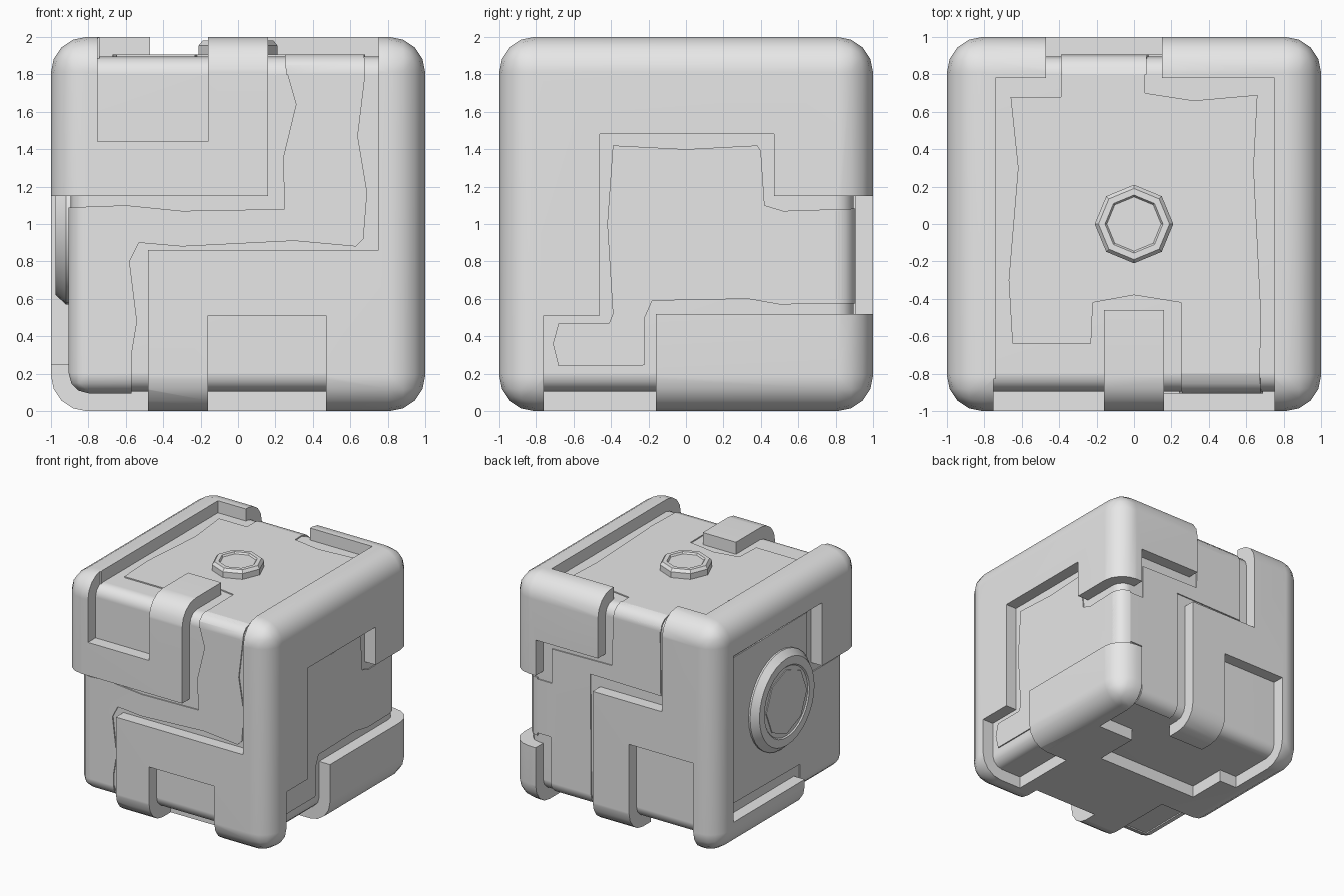
import bpy, bmesh, math

if "Cube" in bpy.data.objects:
    bpy.data.objects.remove(bpy.data.objects["Cube"])

mat = bpy.data.materials.new("stone grey")
mat.diffuse_color = (0.8, 0.8, 0.8, 1)
mat.use_nodes = True
mat.node_tree.nodes["Principled BSDF"].inputs["Base Color"].default_value = mat.diffuse_color

# Face frames: (u, v) as read on that face, d = distance from the cube centre
FACES = {
    "front": lambda u, v, d: (u, -d, v),
    "back": lambda u, v, d: (u, d, v),
    "right": lambda u, v, d: (d, u, v),
    "left": lambda u, v, d: (-d, u, v),
    "top": lambda u, v, d: (u, v, 1 + d),
    "bottom": lambda u, v, d: (u, v, 1 - d),
}


def make(name, bm):
    bmesh.ops.recalc_face_normals(bm, faces=bm.faces[:])
    me = bpy.data.meshes.new(name)
    bm.to_mesh(me)
    bm.free()
    me.materials.append(mat)
    ob = bpy.data.objects.new(name, me)
    bpy.context.collection.objects.link(ob)
    return ob


def rounded_cube(name, half, radius, segs):
    bm = bmesh.new()
    bmesh.ops.create_cube(bm, size=2 * half)
    bmesh.ops.translate(bm, verts=bm.verts[:], vec=(0, 0, 1))
    bmesh.ops.bevel(bm, geom=bm.edges[:], offset=radius, segments=segs,
                    profile=0.5, affect='EDGES')
    return make(name, bm)


def prism(face, pts, d0, d1=1.15):
    f = FACES[face]
    bm = bmesh.new()
    a = [bm.verts.new(f(u, v, d0)) for u, v in pts]
    b = [bm.verts.new(f(u, v, d1)) for u, v in pts]
    bm.faces.new(a)
    bm.faces.new(b[::-1])
    n = len(pts)
    for i in range(n):
        j = (i + 1) % n
        bm.faces.new((a[i], b[i], b[j], a[j]))
    return make("cutter", bm)


def boolean(ob, cutter, op):
    m = ob.modifiers.new("bool", 'BOOLEAN')
    m.operation, m.object, m.solver = op, cutter, 'EXACT'
    dg = bpy.context.evaluated_depsgraph_get()
    dg.update()
    me = bpy.data.meshes.new_from_object(ob.evaluated_get(dg))
    ob.modifiers.clear()
    ob.data = me
    bpy.data.objects.remove(cutter)


def turned(name, face, profile, n, cu, cv):
    f = FACES[face]
    bm = bmesh.new()
    rings = [[bm.verts.new(f(cu + r * math.cos(2 * math.pi * i / n),
                             cv + r * math.sin(2 * math.pi * i / n), d))
              for i in range(n)] for r, d in profile]
    bm.faces.new(rings[0])
    bm.faces.new(rings[-1])
    for p, q in zip(rings, rings[1:]):
        for i in range(n):
            j = (i + 1) % n
            bm.faces.new((p[i], p[j], q[j], q[i]))
    return make(name, bm)


def smooth(ob):
    bpy.ops.object.select_all(action='DESELECT')
    ob.select_set(True)
    bpy.context.view_layer.objects.active = ob
    bpy.ops.object.shade_smooth_by_angle(angle=math.radians(35))
    w = ob.modifiers.new("normals", 'WEIGHTED_NORMAL')
    w.keep_sharp = True


def box(u0, u1, v0, v1):
    return [(u0, v0), (u1, v0), (u1, v1), (u0, v1)]


# Openings in the outer shell, per face (overshoot wraps round the edges)
E, L, H = 1.15, -0.15, 2.15
OPENINGS = [
    ("front", [(-E, 1.15), (.16, 1.15), (.16, H), (.75, H), (.75, .86),
               (-.48, .86), (-.48, L), (-E, L)]),
    ("front", box(-.75, -.16, 1.44, H)),
    ("front", box(-.16, .47, L, .51)),
    ("right", [(-.46, 1.48), (.47, 1.48), (.47, 1.15), (E, 1.15), (E, .52),
               (-.16, .52), (-.16, L), (-.76, L), (-.76, .51), (-.46, .51)]),
    ("back", [(.15, H), (.15, 1.46), (.75, 1.46), (.75, 1.15), (E, 1.15),
              (E, .52), (.75, .52), (.75, L), (.2, L), (.2, 1.16),
              (-.47, 1.16), (-.47, H)]),
    ("back", box(-.77, -.15, L, .79)),
    ("left", [(.77, 1.7), (-.45, 1.7), (-.45, 1.15), (-E, 1.15), (-E, L),
              (-.21, L), (-.21, .25), (.77, .25)]),
    ("top", [(-.74, -E), (-.74, .78), (-.47, .78), (-.47, E), (.15, E),
             (.15, .78), (.75, .78), (.75, -E), (.16, -E), (.16, -.46),
             (-.16, -.46), (-.16, -E)]),
    ("bottom", [(.75, E), (.75, .45), (.4, .45), (.4, .05), (-.6, .05),
                (-.6, .4), (-.77, .4), (-.77, E), (-.15, E), (-.15, .7),
                (.2, .7), (.2, E)]),
    ("bottom", box(-.16, .47, -E, -.7)),
    ("bottom", box(-E, -.48, -E, -.21)),
    ("bottom", box(.6, E, -.76, -.16)),
]
shell = rounded_cube("outer_shell", 1.0, 0.19, 4)
for face, pts in OPENINGS:
    boolean(shell, prism(face, pts, 0.83), 'DIFFERENCE')
smooth(shell)

# Inner block seen through the openings
core = rounded_cube("inner_block", 0.895, 0.1, 3)
smooth(core)

# Thin worn panels on the inner block, with uneven outlines
PANELS = {
    "front": [(.25, H), (.25, 1.85), (.31, 1.64), (.24, 1.35), (.25, 1.08),
              (-.3, 1.07), (-.6, 1.1), (-E, 1.08), (-E, L), (-.57, L),
              (-.57, .3), (-.54, .48), (-.58, .8), (-.53, .9), (-.3, .88),
              (.3, .91), (.63, .88), (.67, .92), (.69, 1.17), (.64, 1.47),
              (.68, 1.8), (.66, H)],
    "right": [(-.39, 1.42), (0, 1.4), (.38, 1.42), (.4, 1.39), (.42, 1.1),
              (.52, 1.07), (E, 1.09), (E, .58), (.5, .57), (.33, .6),
              (-.18, .59), (-.22, .5), (-.22, .25), (-.24, .24), (-.68, .24),
              (-.71, .36), (-.68, .47), (-.41, .47), (-.39, .52), (-.42, 1)],
    "back": [(.06, H), (.08, 1.38), (.66, 1.37), (.66, 1.07), (E, 1.07),
             (E, .6), (.67, .6), (.67, L), (.28, L), (.29, 1.25),
             (-.39, 1.24), (-.38, H)],
    "left": [(.69, 1.61), (-.38, 1.62), (-.37, 1.07), (-E, 1.07), (-E, L),
             (-.29, L), (-.28, .33), (.69, .34)],
    "top": [(-.66, .68), (-.39, .68), (-.39, E), (.05, E), (.06, .7),
            (.32, .66), (.66, .69), (.64, .3), (.68, -.5), (.66, -E),
            (.26, -E), (.25, -.42), (0, -.38), (-.22, -.42), (-.23, -.64),
            (-.65, -.64), (-.67, -.3), (-.62, .3)],
}
for face, pts in PANELS.items():
    slab = rounded_cube(face + "_worn_panel", 0.905, 0.105, 3)
    boolean(slab, prism(face, pts, 0.8), 'INTERSECT')
    smooth(slab)

# Octagonal knob on the top
turned("top_knob", "top", [(.21, .85), (.21, .955), (.19, .98), (.155, .98),
                           (.145, .965)], 8, 0, 0)

# Round boss on the left side with an eight-sided centre
boss = turned("left_boss", "left", [(.43, .85), (.43, .92), (.38, .975),
                                    (.31, .975), (.30, .965)], 32, 0, 1)
smooth(boss)
turned("left_boss_centre", "left", [(.28, .9), (.28, .972)], 8, 0, 1)
